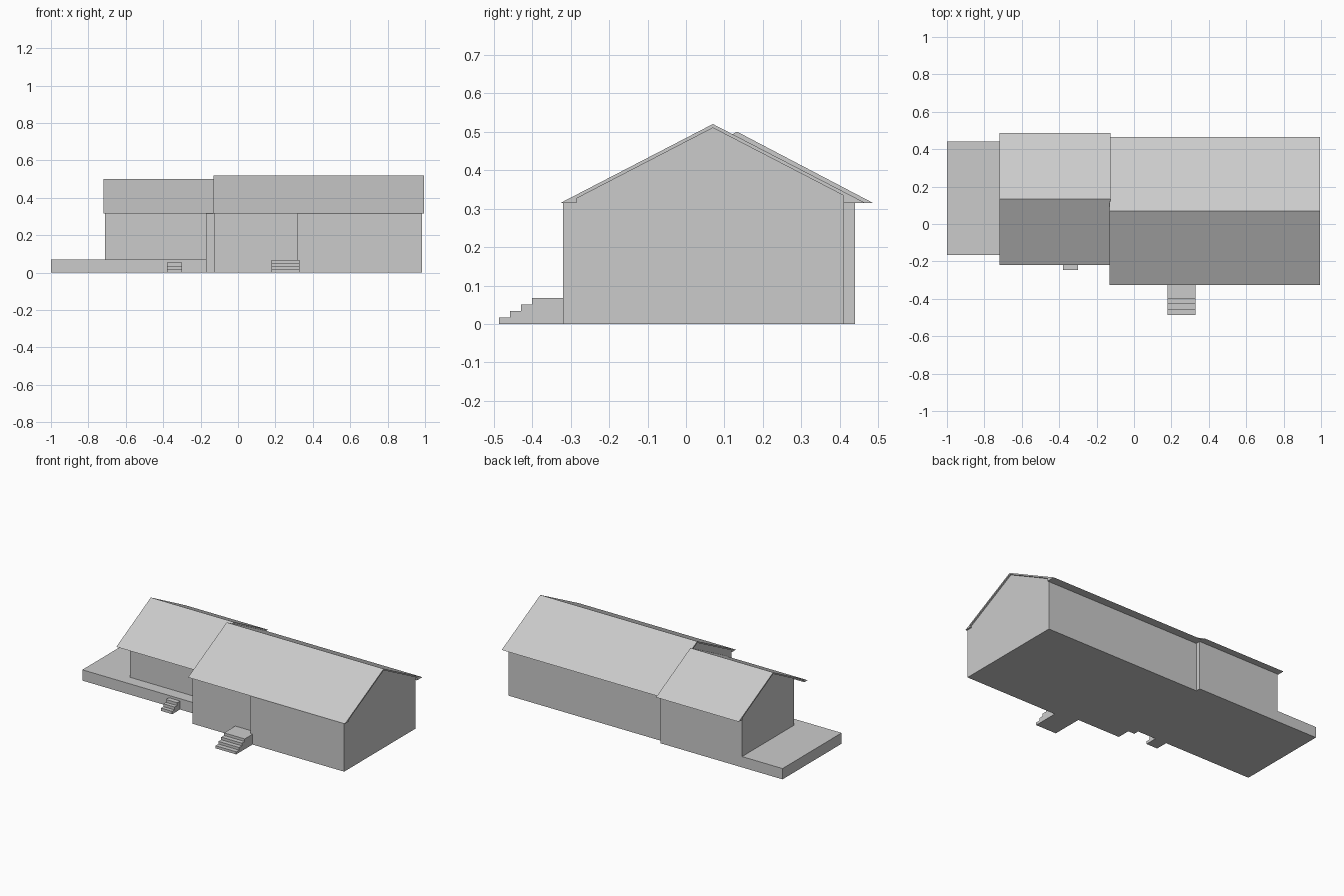
import bpy
import bmesh

cube = bpy.data.objects.get("Cube")
if cube:
    bpy.data.objects.remove(cube, do_unlink=True)

# One plain grey for the whole building
grey = bpy.data.materials.new("light_grey")
grey.use_nodes = True
colour = (0.6, 0.6, 0.6, 1)
grey.diffuse_color = colour
grey.node_tree.nodes["Principled BSDF"].inputs["Base Color"].default_value = colour


def extrude_x(name, profile, x0, x1):
    """Extrude a closed (y, z) profile between two x positions."""
    bm = bmesh.new()
    face = bm.faces.new([bm.verts.new((x0, y, z)) for y, z in profile])
    ext = bmesh.ops.extrude_face_region(bm, geom=[face])
    moved = [v for v in ext["geom"] if isinstance(v, bmesh.types.BMVert)]
    bmesh.ops.translate(bm, verts=moved, vec=(x1 - x0, 0, 0))
    bmesh.ops.recalc_face_normals(bm, faces=bm.faces)
    mesh = bpy.data.meshes.new(name)
    bm.to_mesh(mesh)
    bm.free()
    mesh.materials.append(grey)
    obj = bpy.data.objects.new(name, mesh)
    bpy.context.collection.objects.link(obj)
    return obj


def box(name, x0, x1, y0, y1, z1):
    return extrude_x(name, [(y0, 0), (y1, 0), (y1, z1), (y0, z1)], x0, x1)


EAVE = 0.315
THICK = 0.01


def under(y, ridge_y, ridge_z, half):
    """Height of the roof underside at a given depth."""
    slope = (ridge_z - EAVE) / half
    return ridge_z - THICK - slope * abs(y - ridge_y)


def roof(name, x0, x1, ridge_y, ridge_z, half, soffit_front, soffit_back):
    """Gable roof with a flat soffit under each eave."""
    shape = (ridge_y, ridge_z, half)
    extrude_x(name, [
        (ridge_y - half, EAVE), (ridge_y, ridge_z), (ridge_y + half, EAVE),
        (soffit_back, EAVE), (soffit_back, under(soffit_back, *shape)),
        (ridge_y, ridge_z - THICK),
        (soffit_front, under(soffit_front, *shape)), (soffit_front, EAVE)], x0, x1)


def gabled_walls(name, x0, x1, y0, y1, ridge_y, ridge_z, half):
    """Solid wall block that rises to the roof underside."""
    shape = (ridge_y, ridge_z, half)
    extrude_x(name, [
        (y0, 0), (y0, under(y0, *shape)), (ridge_y, ridge_z - THICK),
        (y1, under(y1, *shape)), (y1, 0)], x0, x1)


def stairs(name, x0, x1, back, nose, run, top, count):
    """Solid flight descending towards the front."""
    profile = [(back, 0), (back, top)]
    for i in range(count):
        y = nose - i * run
        profile += [(y, top * (count - i) / count),
                    (y, top * (count - i - 1) / count)]
    extrude_x(name, profile, x0, x1)


# Main wing
main = (0.07, 0.52, 0.396)
roof("main_roof", -0.13, 0.995, *main, -0.285, 0.41)
gabled_walls("main_walls", -0.125, 0.985, -0.285, 0.41, *main)
box("front_bay_wall", 0.315, 0.985, -0.32, -0.28, EAVE)

# Side wing
side = (0.133, 0.50, 0.353)
roof("side_roof", -0.718, -0.125, *side, -0.185, 0.44)
gabled_walls("side_walls", -0.71, -0.125, -0.09, 0.44, *side)
box("link_wall", -0.17, -0.12, -0.2, -0.08, EAVE)

# Deck and entrance steps
box("deck", -1.0, -0.165, -0.165, 0.44, 0.07)
stairs("main_steps", 0.18, 0.328, -0.285, -0.40, 0.029, 0.067, 4)
stairs("deck_steps", -0.38, -0.30, -0.165, -0.195, 0.025, 0.055, 3)
